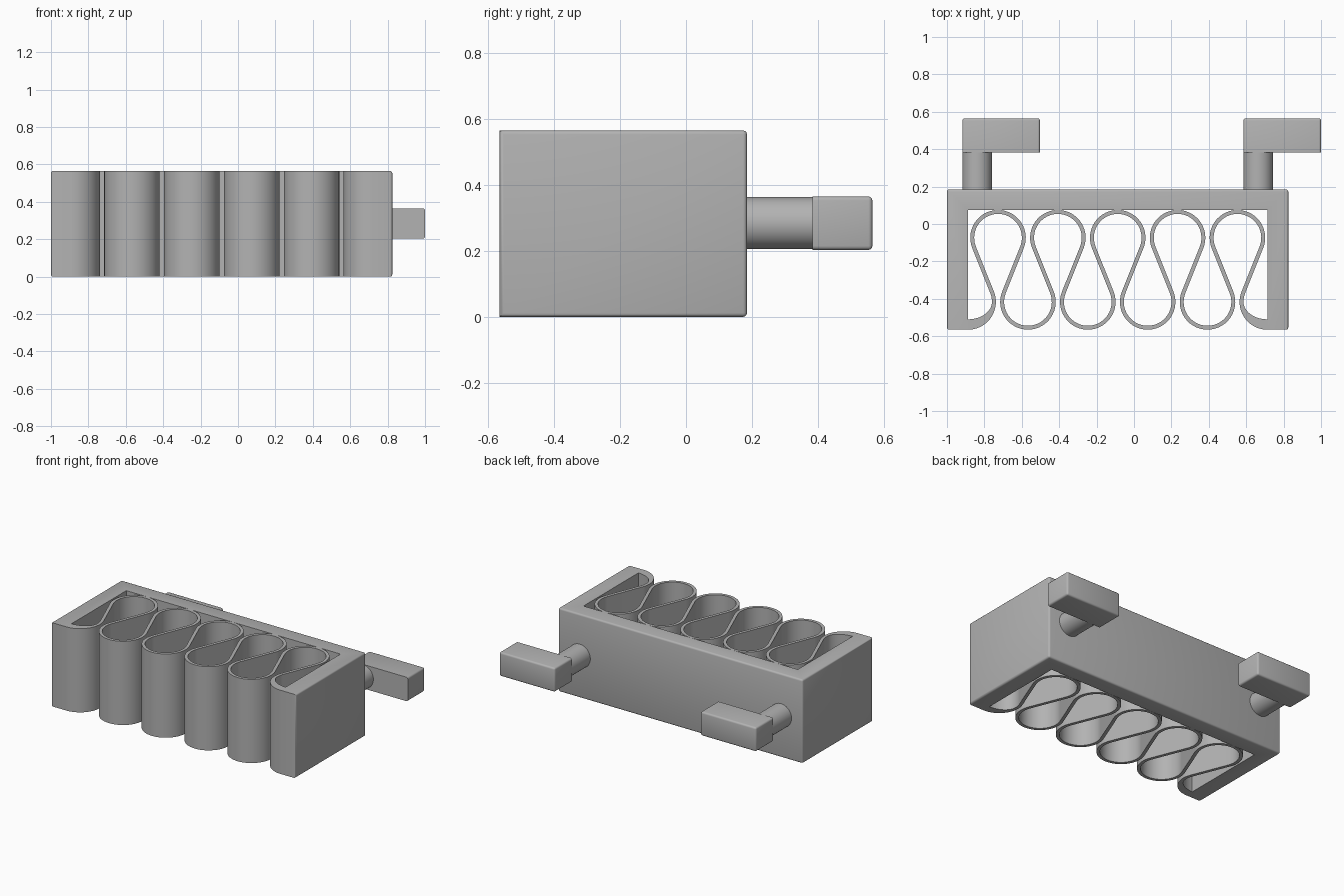
import bpy, bmesh, math
from mathutils import Vector

if "Cube" in bpy.data.objects:
    bpy.data.objects.remove(bpy.data.objects["Cube"])

HEIGHT = 0.565
grey = bpy.data.materials.new("plain grey")
grey.diffuse_color = (0.45, 0.45, 0.45, 1)
grey.use_nodes = True
grey.node_tree.nodes["Principled BSDF"].inputs["Base Color"].default_value = grey.diffuse_color


def finish(bm, name, angle=30):
    bmesh.ops.recalc_face_normals(bm, faces=bm.faces)
    mesh = bpy.data.meshes.new(name)
    bm.to_mesh(mesh)
    bm.free()
    mesh.materials.append(grey)
    obj = bpy.data.objects.new(name, mesh)
    bpy.context.collection.objects.link(obj)
    bpy.ops.object.select_all(action='DESELECT')
    obj.select_set(True)
    bpy.context.view_layer.objects.active = obj
    bpy.ops.object.shade_smooth_by_angle(angle=math.radians(angle))
    return obj


# U-shaped frame, rounded along its outer edges
XL, XR, YF, YB = -1.0, 0.825, -0.565, 0.185
IL, IR, IB = -0.887, 0.713, 0.075
bm = bmesh.new()
outline = [(XL, YF), (IL, YF), (IL, IB), (IR, IB), (IR, YF), (XR, YF), (XR, YB), (XL, YB)]
base = bm.faces.new([bm.verts.new((x, y, 0)) for x, y in outline])
up = bmesh.ops.extrude_face_region(bm, geom=[base])
bmesh.ops.translate(bm, vec=(0, 0, HEIGHT),
                    verts=[v for v in up["geom"] if isinstance(v, bmesh.types.BMVert)])


def on_outside(e):
    a, b = (v.co for v in e.verts)
    return any(abs(a[i] - p) < 1e-4 and abs(b[i] - p) < 1e-4
               for i, p in ((0, XL), (0, XR), (1, YB)))


bmesh.ops.bevel(bm, geom=[e for e in bm.edges if on_outside(e)], offset=0.012,
                segments=3, profile=0.5, affect='EDGES')
finish(bm, "frame", 40)

# Serpentine spring: back and front loops joined by straight tangents
R, HALF, PITCH = 0.138, 0.0105, 0.16
Y_BACK, Y_FRONT = IB - R - HALF, YF + R + HALF
dy = Y_FRONT - Y_BACK
tangent = math.atan2(dy, PITCH) + math.acos(2 * R / math.hypot(PITCH, dy))
STEPS = 28
left, right = [], []          # the two edges of the strip
for k in range(11):
    cx = IL + k * PITCH
    front = k % 2 == 0
    c = Vector((cx, Y_FRONT if front else Y_BACK))
    if front:
        a0, a1 = math.pi + tangent, 2 * math.pi - tangent
        a1 = 2 * math.pi + (math.pi - a0)
        if k == 0:
            a0 = 1.5 * math.pi
        if k == 10:
            a1 = 1.5 * math.pi
    else:
        a0, a1 = math.pi - tangent, tangent
    for i in range(STEPS + 1):
        a = a0 + (a1 - a0) * i / STEPS
        d = Vector((math.cos(a), math.sin(a)))
        outer, inner = c + d * (R + HALF), c + d * (R - HALF)
        # End half-loops thicken toward the frame walls
        if k in (0, 10) and d.y < 0:
            inner.y = c.y + d.y * 0.093
        left.append(inner if front else outer)
        right.append(outer if front else inner)

bm = bmesh.new()
rings = [[bm.verts.new((p.x, p.y, z)) for p, z in
          ((l, 0), (r, 0), (r, HEIGHT), (l, HEIGHT))] for l, r in zip(left, right)]
for a, b in zip(rings, rings[1:]):
    for i in range(4):
        j = (i + 1) % 4
        bm.faces.new((a[i], a[j], b[j], b[i]))
bm.faces.new(rings[0])
bm.faces.new(rings[-1])
finish(bm, "serpentine_spring")

# Two hooks: a round stem and a sideways block
for side, x0 in (("left", -0.918), ("right", 0.585)):
    bm = bmesh.new()
    stem = bmesh.ops.create_cone(bm, cap_ends=True, segments=48, radius1=0.079,
                                 radius2=0.079, depth=0.23)
    for v in stem["verts"]:
        x, y, z = v.co
        v.co = (x0 + 0.079 + x, 0.285 + z, 0.284 + y)
    finish(bm, side + "_hook_stem")

    bm = bmesh.new()
    bmesh.ops.create_cube(bm, size=1)
    for v in bm.verts:
        v.co = (x0 + 0.2075 + v.co.x * 0.415, 0.474 + v.co.y * 0.182, 0.284 + v.co.z * 0.162)
    # The face toward the frame stays sharp
    edges = [e for e in bm.edges if max(v.co.y for v in e.verts) > 0.5]
    bmesh.ops.bevel(bm, geom=edges, offset=0.012, segments=3, profile=0.5, affect='EDGES')
    finish(bm, side + "_hook_block", 40)
